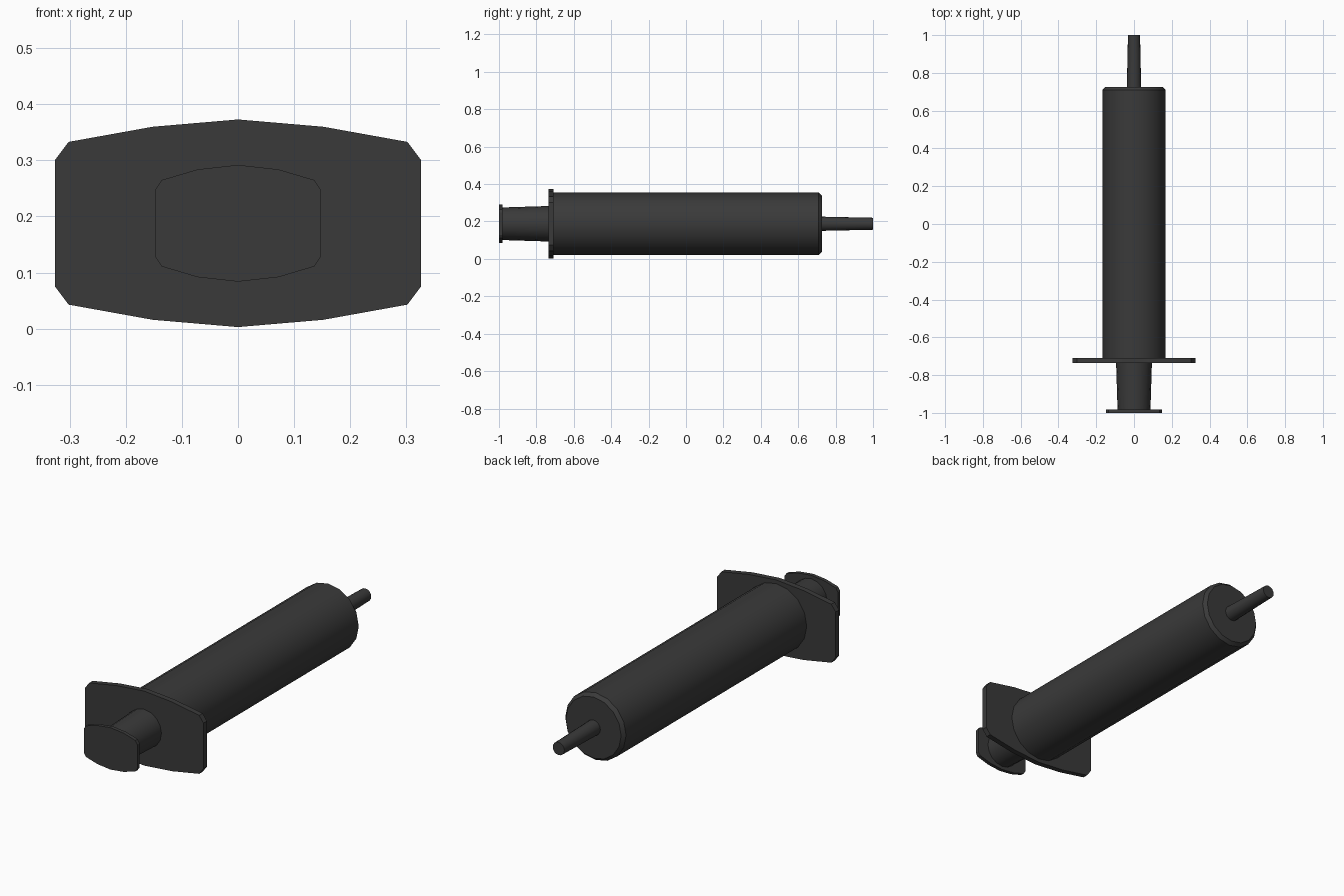
import bpy, bmesh, math

if "Cube" in bpy.data.objects:
    bpy.data.objects.remove(bpy.data.objects["Cube"])

CZ = 0.1878  # height of the long axis

dark = bpy.data.materials.new("dark_plastic")
dark.diffuse_color = (0.042, 0.042, 0.042, 1)
dark.use_nodes = True
dark.node_tree.nodes["Principled BSDF"].inputs["Base Color"].default_value = dark.diffuse_color


def finish(name, bm):
    bmesh.ops.recalc_face_normals(bm, faces=bm.faces)
    mesh = bpy.data.meshes.new(name)
    bm.to_mesh(mesh)
    bm.free()
    obj = bpy.data.objects.new(name, mesh)
    bpy.context.collection.objects.link(obj)
    mesh.materials.append(dark)
    bpy.ops.object.select_all(action='DESELECT')
    obj.select_set(True)
    bpy.context.view_layer.objects.active = obj
    bpy.ops.object.shade_smooth_by_angle(angle=math.radians(30))
    return obj


def loft(name, sections):
    """Bridge (x, z) outlines placed at successive y values and cap both ends."""
    bm = bmesh.new()
    rings = [[bm.verts.new((x, y, z + CZ)) for x, z in pts] for y, pts in sections]
    n = len(rings[0])
    for a, b in zip(rings, rings[1:]):
        for i in range(n):
            j = (i + 1) % n
            bm.faces.new((a[i], a[j], b[j], b[i]))
    bm.faces.new(rings[0])
    bm.faces.new(rings[-1])
    return finish(name, bm)


def turned(name, profile, sides=16):
    """Round part along y from (y, radius) pairs."""
    angles = [2 * math.pi * i / sides for i in range(sides)]
    return loft(name, [(y, [(r * math.cos(a), r * math.sin(a)) for a in angles])
                       for y, r in profile])


def plate(name, quarter, y0, y1):
    """Flat plate; quarter outline runs from the right side to the top centre."""
    top = quarter + [(-x, z) for x, z in reversed(quarter[:-1])]
    outline = top + [(-x, -z) for x, z in top[1:-1]] if quarter[0][1] == 0 else \
        top + [(x, -z) for x, z in reversed(top)]
    return loft(name, [(y0, outline), (y1, outline)])


# Barrel with chamfered tip end
turned("barrel", [(-0.715, 0.167), (0.709, 0.167), (0.726, 0.152)])

# Tapered nozzle
turned("nozzle", [(0.72, 0.038), (1.0, 0.032)])

# Tapered plunger stem
turned("plunger", [(-0.985, 0.087), (-0.73, 0.095)])

# Finger flange and thumb rest
plate("finger_flange",
      [(0.326, 0.113), (0.302, 0.145), (0.152, 0.172), (0.0, 0.185)], -0.736, -0.709)
plate("thumb_rest",
      [(0.147, 0.060), (0.136, 0.077), (0.072, 0.096), (0.0, 0.104)], -1.0, -0.982)
